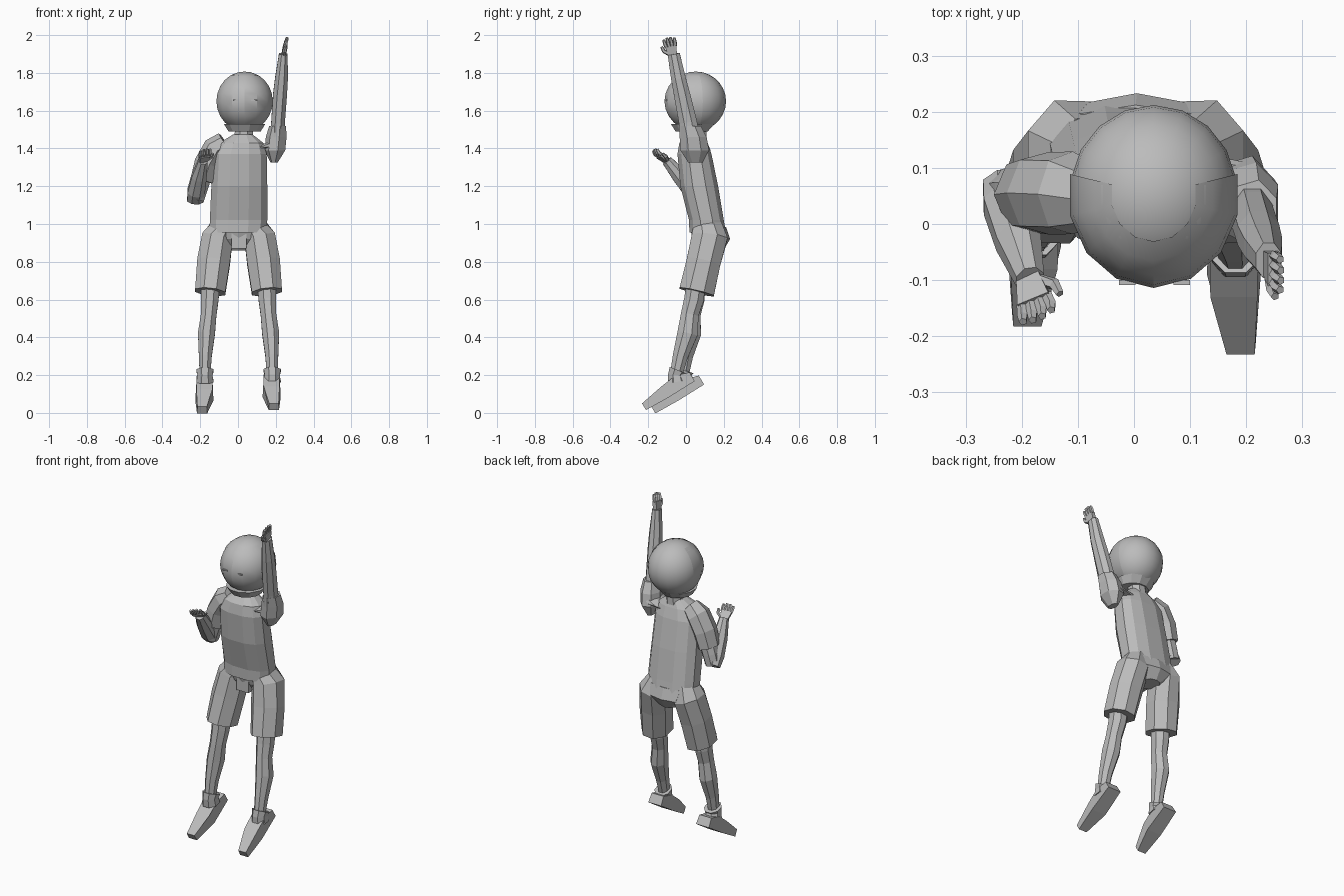
import bpy, bmesh, math
from mathutils import Vector, Matrix

if bpy.data.objects.get("Cube"):
    bpy.data.objects.remove(bpy.data.objects["Cube"])

clay = bpy.data.materials.new("plain_grey")
clay.use_nodes = True
GREY = (0.5, 0.5, 0.5, 1)
clay.diffuse_color = GREY
clay.node_tree.nodes["Principled BSDF"].inputs["Base Color"].default_value = GREY


def finish(name, bm, smooth=None):
    bmesh.ops.recalc_face_normals(bm, faces=bm.faces)
    mesh = bpy.data.meshes.new(name)
    bm.to_mesh(mesh)
    bm.free()
    ob = bpy.data.objects.new(name, mesh)
    bpy.context.collection.objects.link(ob)
    mesh.materials.append(clay)
    if smooth:
        bpy.ops.object.select_all(action="DESELECT")
        ob.select_set(True)
        bpy.context.view_layer.objects.active = ob
        bpy.ops.object.shade_smooth_by_angle(angle=math.radians(smooth))
    return ob


def tube(name, rings, sides=8, level=False, power=1.0, bm=None):
    """Loft rings (x, y, z, half width, half depth) along their path."""
    own = bm is None
    bm = bm or bmesh.new()
    centres = [Vector(r[:3]) for r in rings]
    loops = []
    for i, r in enumerate(rings):
        t = (centres[min(i + 1, len(rings) - 1)] - centres[max(i - 1, 0)]).normalized()
        if level:
            t = Vector((0, 0, 1))
        u = (Vector((1, 0, 0)) - t * t.x).normalized()
        v = t.cross(u)
        loop = []
        for k in range(sides):
            a = math.tau * (k + 0.5) / sides
            c, s = math.cos(a), math.sin(a)
            c = math.copysign(abs(c) ** power, c) / math.cos(math.pi / sides) ** power
            s = math.copysign(abs(s) ** power, s) / math.cos(math.pi / sides) ** power
            loop.append(bm.verts.new(centres[i] + u * c * r[3] + v * s * r[4]))
        loops.append(loop)
    for a, b in zip(loops, loops[1:]):
        for k in range(sides):
            j = (k + 1) % sides
            bm.faces.new((a[k], a[j], b[j], b[k]))
    bm.faces.new(loops[0][::-1])
    bm.faces.new(loops[-1])
    if own:
        return finish(name, bm)


def ball(name, centre, radii, segments, rows, keep=None, smooth=40):
    bm = bmesh.new()
    bmesh.ops.create_uvsphere(bm, u_segments=segments, v_segments=rows, radius=1)
    if keep:
        gone = [f for f in bm.faces if not keep(f.calc_center_median())]
        bmesh.ops.delete(bm, geom=gone, context="FACES")
    bm.transform(Matrix.Translation(centre) @ Matrix.Diagonal((*radii, 1)))
    return finish(name, bm, smooth)


def box(name, centre, size):
    bm = bmesh.new()
    bmesh.ops.create_cube(bm, size=1)
    bm.transform(Matrix.Translation(centre) @ Matrix.Diagonal((*size, 1)))
    return finish(name, bm)


def hand(name, wrist, along, across, thumb_side, curl):
    """Palm, four fingers and a thumb."""
    wrist, d, w = Vector(wrist), Vector(along).normalized(), Vector(across).normalized()
    n = d.cross(w).normalized()
    bm = bmesh.new()
    made = bmesh.ops.create_cube(bm, size=1)["verts"]
    for v in made:
        flare = 0.06 if v.co.z > 0 else 0.042
        v.co = wrist + d * (v.co.z + 0.5) * 0.055 + w * v.co.x * flare + n * v.co.y * 0.024
    for k in range(4):
        off = (k - 1.5) * 0.016
        root = wrist + d * 0.05 + w * off
        tip_len = 0.052 - abs(k - 1.5) * 0.006
        mid = root + d * tip_len * 0.55 + w * off * 0.15
        tip = mid + (d + n * curl).normalized() * tip_len * 0.5
        tube("", [(*root, .008, .008), (*mid, .008, .008), (*tip, .006, .006)], 5, bm=bm)
    root = wrist + d * 0.015 + w * thumb_side * 0.018
    mid = root + d * 0.02 + w * thumb_side * 0.024
    tip = mid + d * 0.025 + w * thumb_side * 0.006
    tube("", [(*root, .01, .01), (*mid, .009, .009), (*tip, .006, .006)], 5, bm=bm)
    finish(name, bm)


# Head: round cap, faceted face shell, thin eyes and mouth
HEAD = Vector((0.035, 0.052, 1.65))
ball("head", HEAD, (0.15, 0.16, 0.157), 18, 14)
ball("face", HEAD, (0.153, 0.166, 0.158), 14, 12,
     keep=lambda c: c.y < 0.1 and -0.85 < c.z < 0.8, smooth=25)
tube("jaw", [(0.035, 0.03, 1.49, .085, .085), (0.035, 0.035, 1.53, .11, .115)],
     12, level=True)
for x, label in ((-0.012, "right_eye"), (0.085, "left_eye")):
    box(label, (x, -0.104, 1.655), (0.03, 0.009, 0.006))
tube("neck", [(0.028, 0.06, 1.42, .05, .05), (0.033, 0.06, 1.54, .046, .046)])

# Shirt and hips
tube("shirt", [(0.0, .115, .955, .151, .097), (.003, .108, 1.02, .152, .092),
               (.007, .07, 1.2, .148, .1), (.01, .045, 1.37, .142, .09),
               (.018, .04, 1.43, .115, .075), (.026, .05, 1.475, .05, .045)],
     12, level=True, power=0.8)
tube("hips", [(.005, .14, .86, .05, .055), (.005, .135, .92, .13, .094),
              (.003, .115, .985, .153, .093)], 10, level=True, power=0.85)
box("crotch", (.005, .09, .915), (.08, .11, .09))


def leg(label, side, drift):
    """Shorts leg, shin, cuff and pointed-down foot."""
    def at(x, y, z, w, d):
        drop = max(0, 1 - z / 0.65)
        return (side * x + .003, y + drift * drop, z, w, d)

    tube(label + "_shorts", [at(.085, .115, .99, .06, .075), at(.112, .125, .93, .082, .095),
                             at(.132, .093, .8, .087, .09), at(.15, .056, .64, .08, .093)])
    tube(label + "_shin", [at(.148, .055, .7, .05, .05), at(.152, .042, .6, .046, .052),
                           at(.158, .02, .52, .041, .047), at(.17, .008, .42, .045, .054),
                           at(.176, -.03, .3, .034, .04), at(.178, -.055, .19, .028, .032)])
    tube(label + "_cuff", [at(.178, -.04, .225, .046, .05), at(.178, -.05, .2, .04, .045),
                           at(.178, -.045, .165, .046, .05)])
    # Foot outline as (depth, height, half width), heel to toe and back
    outline = [(.018, .215, .04), (.046, .168, .043), (-.09, .083, .048), (-.212, .015, .027),
               (-.233, .05, .025), (-.13, .14, .042), (-.06, .195, .043)]
    bm = bmesh.new()
    rows = []
    for s in (-1, 1):
        rows.append([bm.verts.new((side * (.178 + (.012 if y < -.2 else 0)) + s * w,
                                   y + drift, z - drift * .35)) for y, z, w in outline])
    bm.faces.new(rows[0])
    bm.faces.new(rows[1])
    for k in range(len(outline)):
        j = (k + 1) % len(outline)
        bm.faces.new((rows[0][k], rows[0][j], rows[1][j], rows[1][k]))
    finish(label + "_foot", bm)


leg("left", 1, 0.0)
leg("right", -1, 0.05)

# Left arm, raised overhead
tube("left_shoulder", [(.09, .05, 1.4, .05, .06), (.15, .05, 1.41, .06, .065),
                       (.2, .045, 1.43, .05, .06)], level=True)
tube("left_sleeve", [(.192, .05, 1.325, .018, .035), (.198, .046, 1.39, .052, .07),
                     (.205, .038, 1.46, .052, .066), (.212, .02, 1.52, .042, .054)], 7, level=True)
tube("left_arm", [(.208, .025, 1.45, .038, .05), (.212, .01, 1.54, .036, .048),
                  (.222, -.02, 1.68, .037, .043), (.23, -.04, 1.77, .034, .039),
                  (.24, -.065, 1.9, .023, .032)])
hand("left_hand", (.241, -.068, 1.89), (.18, -.25, 1), (0, 1, .2), -1, -0.15)

# Right arm, bent with the hand in front of the chest
tube("right_sleeve", [(-.07, .05, 1.435, .05, .05), (-.12, .055, 1.4, .06, .068),
                      (-.165, .055, 1.32, .06, .068), (-.19, .052, 1.23, .056, .062)], 7)
tube("right_upper_arm", [(-.17, .055, 1.3, .045, .048), (-.205, .055, 1.19, .045, .046),
                         (-.222, .055, 1.13, .042, .042)])
tube("right_forearm", [(-.226, .07, 1.125, .043, .034), (-.222, .035, 1.17, .046, .046),
                       (-.206, -.03, 1.25, .04, .041), (-.185, -.1, 1.335, .025, .028)])
hand("right_hand", (-.187, -.095, 1.33), (.18, -.75, .55), (.85, .35, .15), 1, 0.5)
